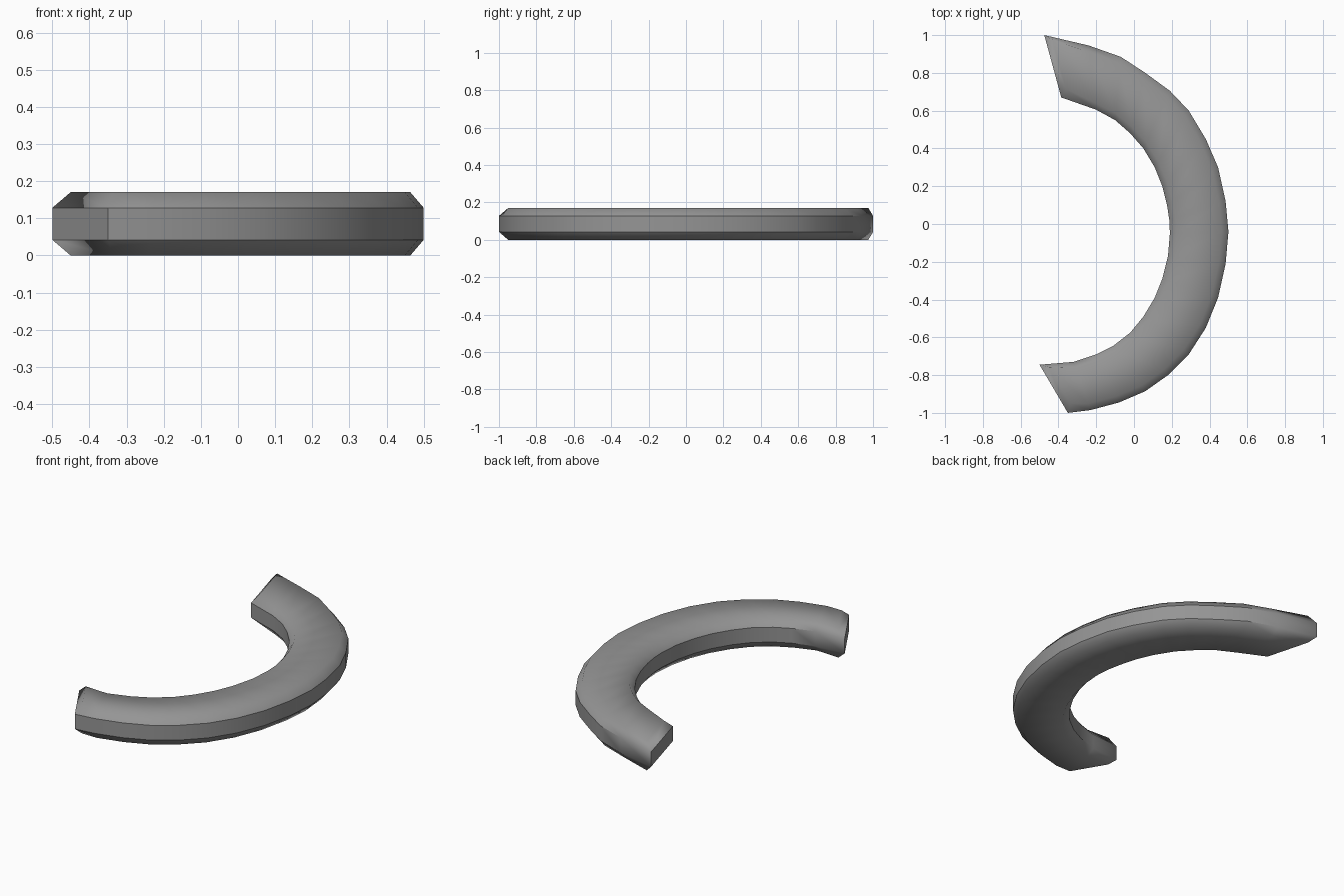
import bpy
import bmesh
from mathutils import Vector

default_cube = bpy.data.objects.get("Cube")
if default_cube:
    bpy.data.objects.remove(default_cube, do_unlink=True)

HEIGHT = 0.17
CHAMFER_RISE = 0.042
CHAMFER_WIDTH = 0.036

# Curved outline: outer and inner rim points, paired from the back end to the front end
OUTER_RIM = [(-.475, 1), (-.24, .945), (-.07, .885), (.06, .8), (.19, .705), (.29, .6), (.38, .45),
             (.445, .3), (.485, .12), (.5, -.04), (.485, -.21), (.445, -.39), (.38, -.55),
             (.29, -.69), (.18, -.8), (.06, -.885), (-.08, -.945), (-.23, -.985), (-.35, -1)]
INNER_RIM = [(-.385, .67), (-.2, .605), (-.1, .55), (-.02, .48), (.05, .4), (.11, .3), (.15, .2),
             (.175, .1), (.187, .02), (.19, -.05), (.18, -.17), (.15, -.29), (.11, -.39),
             (.05, -.49), (-.02, -.575), (-.11, -.645), (-.2, -.69), (-.32, -.73), (-.5, -.745)]


def make_material(name, color):
    material = bpy.data.materials.new(name)
    material.use_nodes = True
    material.diffuse_color = color
    material.node_tree.nodes["Principled BSDF"].inputs["Base Color"].default_value = color
    return material


def add_section(bm, outer, inner, end_shift):
    """Eight-sided section: full-width walls, with chamfers to a narrower top and base."""
    outer, inner = Vector(outer), Vector(inner)
    inset = (inner - outer).normalized() * CHAMFER_WIDTH
    inward = Vector((-inset.y, inset.x)) * end_shift
    low, high = CHAMFER_RISE, HEIGHT - CHAMFER_RISE
    top_outer, top_inner = outer + inset + inward, inner - inset + inward
    points = [(outer, low), (outer, high), (top_outer, HEIGHT), (top_inner, HEIGHT),
              (inner, high), (inner, low), (top_inner, 0), (top_outer, 0)]
    return [bm.verts.new((p.x, p.y, z)) for p, z in points]


bm = bmesh.new()
last = len(OUTER_RIM) - 1
sections = []
for i, (outer, inner) in enumerate(zip(OUTER_RIM, INNER_RIM)):
    end_shift = 1 if i == 0 else -1 if i == last else 0
    sections.append(add_section(bm, outer, inner, end_shift))

# Body skin between neighbouring sections
for a, b in zip(sections, sections[1:]):
    for k in range(len(a)):
        n = (k + 1) % len(a)
        bm.faces.new((a[k], a[n], b[n], b[k]))

# Chamfered end caps
for s in (sections[0], sections[-1]):
    for corners in ((0, 1, 4, 5), (1, 2, 3, 4), (5, 6, 7, 0)):
        bm.faces.new([s[c] for c in corners])

bmesh.ops.recalc_face_normals(bm, faces=bm.faces)

# Smooth skin, with crisp borders round the upright walls and ends
for face in bm.faces:
    face.smooth = True
for edge in bm.edges:
    upright = [abs(f.normal.z) < 0.1 for f in edge.link_faces]
    is_corner = edge.calc_face_angle(0) > 0.6
    edge.smooth = not (any(upright) and is_corner)

mesh = bpy.data.meshes.new("curved_bar")
bm.to_mesh(mesh)
bm.free()
mesh.materials.append(make_material("medium_grey", (0.3, 0.3, 0.3, 1)))
curved_bar = bpy.data.objects.new("curved_bar", mesh)
bpy.context.collection.objects.link(curved_bar)
